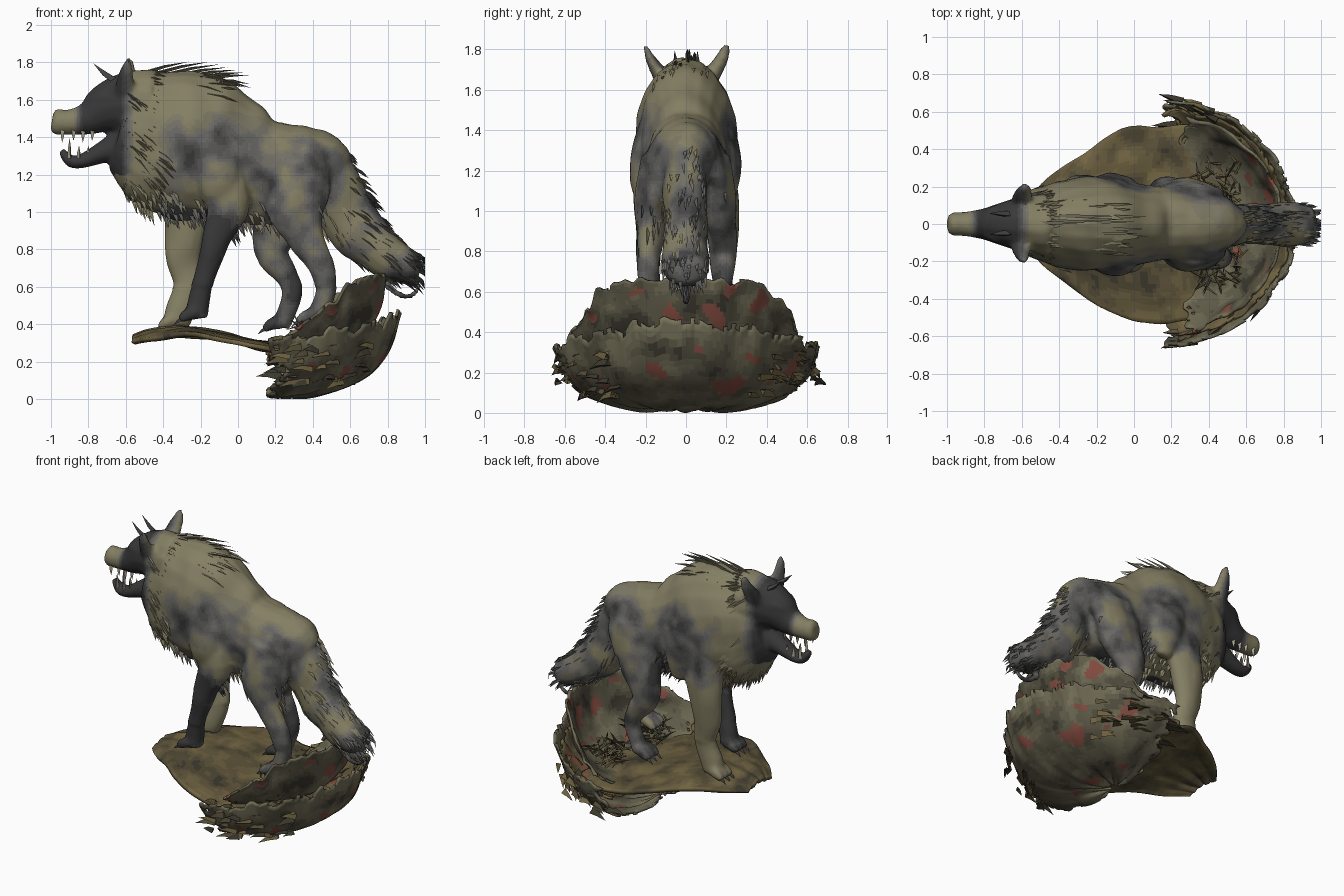
import bpy, bmesh, math, random
from mathutils import Vector, noise

if "Cube" in bpy.data.objects:
    bpy.data.objects.remove(bpy.data.objects["Cube"])

rng = random.Random(7)

def ramp(name, a, b, n):
    """n materials blending colour a into colour b."""
    out = []
    for i in range(n):
        m = bpy.data.materials.new(f"{name}_{i}")
        m.diffuse_color = [p + (q - p) * i / max(n - 1, 1) for p, q in zip(a, b)] + [1]
        m.use_nodes = True
        m.node_tree.nodes["Principled BSDF"].inputs["Base Color"].default_value = m.diffuse_color
        out.append(m)
    return out

FUR = ramp("fur", (.23, .21, .125), (.14, .138, .13), 4) + ramp("dark_fur", (.11, .108, .105), (.042, .04, .04), 4)
EARTH = ramp("brown", (.17, .13, .055), (.045, .04, .026), 5) + ramp("red_stain", (.2, .08, .05), (.2, .08, .05), 1)
CLAY = ramp("olive", (.18, .165, .1), (.045, .04, .028), 5) + ramp("rust", (.22, .07, .05), (.22, .07, .05), 1)
BONE = ramp("bone", (.4, .37, .27), (.4, .37, .27), 1)

def spline(pts, sub=4):
    """Smooth a list of tuples, all components alike."""
    out = []
    for i in range(len(pts) - 1):
        a, b, c, d = pts[max(i - 1, 0)], pts[i], pts[i + 1], pts[min(i + 2, len(pts) - 1)]
        for k in range(sub):
            t = k / sub
            out.append([.5 * (2*q + (r - p)*t + (2*p - 5*q + 4*r - s)*t*t + (3*q - p - 3*r + s)*t**3)
                        for p, q, r, s in zip(a, b, c, d)])
    return out + [list(pts[-1])]

def tube(bm, pts, n=14, sub=4):
    """Elliptical loft through (x, y, z, half width, half height)."""
    pts, rings = spline(pts, sub), []
    for i, p in enumerate(pts):
        t = (Vector(pts[min(i + 1, len(pts) - 1)][:3]) - Vector(pts[max(i - 1, 0)][:3])).normalized()
        side = Vector((0, 1, 0))
        side = (side - t * side.dot(t)).normalized()
        up = side.cross(t)
        rings.append([bm.verts.new(Vector(p[:3]) + side * p[3] * math.cos(a) + up * p[4] * math.sin(a))
                      for a in (2 * math.pi * k / n for k in range(n))])
    for a, b in zip(rings, rings[1:]):
        for k in range(n):
            bm.faces.new((a[k], a[(k + 1) % n], b[(k + 1) % n], b[k]))
    bm.faces.new(rings[0])
    bm.faces.new(rings[-1][::-1])

def blade(bm, root, d, length, width, m=0, bend=.15):
    """Tapered curved lock, tooth or splinter."""
    d = d.normalized()
    s = d.orthogonal().normalized()
    u = d.cross(s)
    rings = []
    for f, w in ((0, 1), (.5, .75)):
        c = root + d * length * f
        rings.append([bm.verts.new(c + (s * math.cos(a) + u * math.sin(a)) * width * w) for a in (0, 2.09, 4.19)])
    tip = bm.verts.new(root + d * length - Vector((0, 0, bend * length)))
    for k in range(3):
        j = (k + 1) % 3
        bm.faces.new((rings[0][k], rings[0][j], rings[1][j], rings[1][k])).material_index = m
        bm.faces.new((rings[1][k], rings[1][j], tip)).material_index = m
    for v in rings[0] + rings[1] + [tip]:
        v.co.x = min(max(v.co.x, -1), 1)
        v.co.z = max(v.co.z, 0)

def finish(name, bm, mats, smooth=False):
    bmesh.ops.recalc_face_normals(bm, faces=bm.faces)
    for f in bm.faces:
        f.smooth = smooth
    me = bpy.data.meshes.new(name)
    bm.to_mesh(me)
    bm.free()
    for m in mats:
        me.materials.append(m)
    o = bpy.data.objects.new(name, me)
    bpy.context.collection.objects.link(o)
    return o

# Wolf body: overlapping lofts fused into one skin
bm = bmesh.new()
tube(bm, [(.54, 0, 1.19, .09, .12), (.44, 0, 1.24, .165, .2), (.29, 0, 1.215, .2, .265), (.12, 0, 1.22, .2, .29),
          (-.05, 0, 1.28, .225, .35), (-.22, 0, 1.34, .25, .4), (-.38, 0, 1.38, .235, .39),
          (-.52, 0, 1.42, .19, .33), (-.63, 0, 1.45, .14, .23)], 20)
# skull, muzzle and jaw
tube(bm, [(-.48, 0, 1.56, .17, .2), (-.6, 0, 1.575, .15, .175), (-.71, 0, 1.55, .115, .135), (-.8, 0, 1.5, .085, .09),
          (-.9, 0, 1.48, .066, .068), (-.97, 0, 1.482, .062, .07), (-.995, 0, 1.485, .04, .05)])
tube(bm, [(-.58, 0, 1.38, .1, .1), (-.72, 0, 1.32, .07, .06), (-.84, 0, 1.27, .052, .038),
          (-.9, 0, 1.275, .045, .033), (-.945, 0, 1.33, .025, .018)])
# tail
tube(bm, [(.38, 0, 1.29, .1, .15), (.5, 0, 1.13, .11, .17), (.64, 0, .9, .105, .15), (.79, 0, .765, .12, .115),
          (.93, 0, .71, .11, .09), (.97, 0, .7, .06, .05)])
tube(bm, [(.78, 0, .62, .02, .02), (.87, 0, .555, .018, .018), (.94, 0, .56, .015, .015), (.97, 0, .61, .01, .01)], 8)
# legs, each ending in a paw point
legs = {
    "front_near": [(-.16, -.15, 1.3, .09, .17), (-.05, -.18, 1.05, .08, .12), (-.12, -.185, .85, .065, .08),
                   (-.18, -.18, .65, .05, .055), (-.21, -.165, .52, .055, .06), (-.22, -.16, .44, .06, .06)],
    "front_far": [(-.18, .15, 1.3, .09, .17), (-.27, .18, 1.0, .08, .13), (-.29, .18, .78, .065, .1),
                  (-.27, .17, .6, .052, .08), (-.31, .16, .47, .06, .08), (-.33, .16, .4, .06, .07)],
    "hind_near": [(.32, -.12, 1.26, .1, .18), (.31, -.165, 1.03, .085, .17), (.37, -.18, .85, .07, .1),
                  (.45, -.18, .68, .05, .065), (.47, -.17, .57, .047, .055), (.41, -.16, .43, .05, .05)],
    "hind_far": [(.3, .12, 1.26, .1, .18), (.24, .165, 1.0, .085, .16), (.18, .18, .79, .07, .09),
                 (.26, .18, .66, .05, .065), (.29, .17, .56, .047, .055), (.23, .16, .39, .05, .05)]}
claws = bmesh.new()
for leg in legs.values():
    tube(bm, leg)
    x, y, z = leg[-1][:3]
    for dy in (-.045, 0, .045):
        tube(bm, [(x + .03, y + dy * .6, z + .03, .03, .04), (x - .05, y + dy, z + .01, .03, .035),
                  (x - .09, y + dy * 1.1, z - .02, .018, .02)], 8)
        blade(claws, Vector((x - .08, y + dy * 1.1, z - .015)), Vector((-1, 0, -.5)), .05, .012)
# shoulder and thigh muscles, ears, brows
for s in (-1, 1):
    tube(bm, [(-.1, s * .16, 1.5, .05, .06), (-.13, s * .19, 1.33, .07, .13), (-.1, s * .205, 1.15, .07, .11), (-.08, s * .19, 1.0, .03, .05)])
    tube(bm, [(.42, s * .1, 1.36, .05, .07), (.35, s * .15, 1.2, .07, .14), (.33, s * .18, 1.02, .05, .1)])
    tube(bm, [(-.6, s * .1, 1.63, .05, .07), (-.6, s * .15, 1.71, .035, .05), (-.59, s * .185, 1.77, .025, .035), (-.585, s * .2, 1.82, .012, .012)], 8)
    tube(bm, [(-.56, s * .1, 1.6, .04, .05), (-.74, s * .07, 1.62, .03, .03), (-.8, s * .05, 1.57, .015, .015)], 8)
wolf = finish("wolf_body", bm, [])
md = wolf.modifiers.new("fuse", "REMESH")
md.mode, md.voxel_size = "VOXEL", .015
md = wolf.modifiers.new("soften", "SMOOTH")
md.factor, md.iterations = .5, 2
skin = bpy.data.meshes.new_from_object(wolf.evaluated_get(bpy.context.evaluated_depsgraph_get()))
wolf.modifiers.clear()
wolf.data = skin

def step(x, a, b):
    return min(max((x - a) / (b - a), 0), 1)

def fur_colour(c):
    """Tone from pale (0) to dark (7): dark face and near leg, pale mane and back."""
    n = noise.noise(Vector((c.x * 6, c.y * 5, c.z * 4))) + .5 * noise.noise(c * 14)
    t = .42 + .8 * n
    t *= 1 - step(c.z, 1.42, 1.56)
    t *= 1 - .9 * step(-c.x, .28, .45)
    t *= 1 - .8 * step(c.z, 1.3, 1.4) * step(-abs(c.y), -.16, -.1)
    if c.z < 1.05 and c.x < 0:
        t += (-1 if c.y > 0 else .7) * step(-c.z, -1.05, -.9) * (1 if c.x > -.43 else 0)
    if c.z > 1.2:
        t += step(-c.x, .55, .63) * (1 - step(-c.x, .83, .88) * step(c.z, 1.38, 1.42))
    return int(min(max(t, 0), .999) * 8)

# Muscle relief, fur colours and a list of root points for the locks
for m in FUR:
    skin.materials.append(m)
bm = bmesh.new()
bm.from_mesh(skin)
bm.normal_update()
for v in bm.verts:
    c = v.co.copy()
    if c.x > -.6 and c.z > .6:
        v.co = c + v.normal * .016 * noise.noise(Vector((c.x * 8, c.y * 7, c.z * 5)))
roots = []
for f in bm.faces:
    c = f.calc_center_median()
    f.smooth, f.material_index = True, fur_colour(c)
    roots.append((c, f.normal.copy(), f.material_index))
bm.to_mesh(skin)
bm.free()

# Fur locks scattered by region of the skin
fur = bmesh.new()
for c, n, m in roots:
    r = rng.random()
    jit = Vector((0, rng.uniform(-.12, .12), rng.uniform(-.1, .1)))
    p = c - n * .01
    if -.58 < c.x < -.08 and n.z > .45 and c.z > 1.52 and r < .05 and abs(c.y) < .16:
        blade(fur, p, Vector((1, 0, -.12)) + n * .1 + jit, rng.uniform(.08, .2), .011, m, .1)
    elif -.62 < c.x < -.42 and abs(n.y) > .4 and 1.15 < c.z < 1.66 and r < .1:
        blade(fur, p, Vector((.8, 0, -.5)) + n * .28 + jit, rng.uniform(.07, .12), .013, m)
    elif .86 < c.z < 1.15 and n.z < -.3 and c.x < .25 and abs(c.y) < .2 and r < .07:
        blade(fur, p, Vector((.45, 0, -.8)) + n * .2 + jit, rng.uniform(.04, .09), .013, m)
    elif c.x > .58 and r < .06 and c.z > .6:
        blade(fur, p, Vector((.8, 0, -.5)) + n * .1 + jit, rng.uniform(.05, .11), .012, m)
    elif c.x > .42 and .85 < c.z < 1.1 and r < .03:
        blade(fur, p, Vector((.5, 0, -.9)) + n * .1 + jit, rng.uniform(.05, .1), .012, m)
finish("fur_locks", fur, FUR)
# crest spikes and brow horns
crest = bmesh.new()
for i in range(7):
    blade(crest, Vector((-.52 + i * .06, rng.uniform(-.05, .05), 1.74 - i * .004)), Vector((1, 0, .3 - i * .03)), rng.uniform(.22, .32), .012, 1, .05)
for s in (-1, 1):
    blade(crest, Vector((-.66, s * .05, 1.7)), Vector((-.85, s * .05, .6)), .14, .02, 6, -.1)
finish("crest_and_brow_spikes", crest, FUR)
finish("claws", claws, FUR[7:])
# teeth
teeth = bmesh.new()
for s in (-1, 1):
    for x, l in ((-.94, .07), (-.88, .06), (-.83, .07), (-.78, .06)):
        blade(teeth, Vector((x, s * .042, 1.44)), Vector((0, 0, -1)), l, .013, 0, 0)
    for x, l in ((-.9, .11), (-.85, .07), (-.8, .07), (-.75, .06)):
        blade(teeth, Vector((x, s * .036, 1.285)), Vector((0, 0, 1)), l, .013, 0, 0)
finish("teeth", teeth, BONE)

def patch(c):
    n = noise.noise(Vector((c.x * 6, c.y * 6, c.z * 8))) + .4 * noise.noise(c * 17)
    stain = noise.noise(Vector((c.x * 7 + 9, c.y * 9, c.z * 9)))
    return 5 if stain > .38 and c.x > .3 else int(min(max(.4 + .7 * n, 0), .999) * 5)

def sheet(name, f, nu, nv, thick, mats, torn):
    """Curved sheet from f(u, v) with ragged borders, thickened."""
    bm = bmesh.new()
    g = [[bm.verts.new(f(i / nu, j / nv)) for j in range(nv + 1)] for i in range(nu + 1)]
    for i in range(nu):
        for j in range(nv):
            edge = i in (0, 1, nu - 2, nu - 1) or j in (0, nv - 1)
            if not (edge and rng.random() < torn):
                fc = bm.faces.new((g[i][j], g[i + 1][j], g[i + 1][j + 1], g[i][j + 1]))
                fc.material_index = patch(fc.calc_center_median())
    bmesh.ops.delete(bm, geom=[v for v in bm.verts if not v.link_faces], context="VERTS")
    md = finish(name, bm, mats, True).modifiers.new("thickness", "SOLIDIFY")
    md.thickness, md.offset = thick, 0

def lookup(table, t):
    k = min(int(t * (len(table) - 1)), len(table) - 2)
    q = t * (len(table) - 1) - k
    return [a + (b - a) * q for a, b in zip(table[k], table[k + 1])]

# Ground plate under the front paws
plate_rows = spline([(-.56, .12, .33), (-.47, .24, .355), (-.3, .37, .375), (-.1, .5, .35), (.1, .53, .305), (.3, .5, .27), (.5, .4, .25)])
def plate(u, v):
    x, w, z = lookup(plate_rows, u)
    t = 2 * v - 1
    n = noise.noise(Vector((x * 6, t * 4, 1)))
    return Vector((x + .06 * t * t * u, t * w * (1 + .05 * n), z - .035 * t * t + .015 * n))
sheet("ground_plate", plate, 60, 50, .025, EARTH, 0)

# Torn bowl layers behind: profile, angle and rim drop
def bowl(name, prof, span, drop, seed, mats, torn):
    prof = spline(prof)
    def f(u, v):
        a = math.radians(span) * (2 * u - 1)
        r, z = lookup(prof, v)
        a *= 1 + .08 * noise.noise(Vector((v * 7, seed, a)))
        z -= drop(abs(math.degrees(a))) * v * v
        n = noise.noise(Vector((math.cos(a) * 5 + seed, math.sin(a) * 5, v * 3)))
        rag = noise.noise(Vector((a * 9, seed, 0))) * .05 * v ** 4
        return Vector((.15 + (r + .025 * n) * math.cos(a), (r * .92 + .03 * n) * math.sin(a), max(z + .02 * n + rag, .008)))
    sheet(name, f, 90, 28, .015, mats, torn)
bowl("outer_bowl", [(.04, .045), (.22, .02), (.42, .065), (.57, .15), (.66, .28), (.715, .47)], 86,
     lambda d: .15 * min(d / 90, 1), 3, CLAY, .3)
bowl("middle_bowl", [(.1, .24), (.3, .2), (.5, .22), (.62, .3), (.68, .4)], 86,
     lambda d: .12 * min(d / 90, 1), 8, EARTH, .35)
bowl("inner_wall", [(.2, .24), (.42, .27), (.55, .38), (.61, .52), (.64, .655)], 76,
     lambda d: .3 * (max(0, d - 35) / 41) ** 1.3, 15, CLAY, .1)

# Splinters along the torn rim, and straw inside
scraps = bmesh.new()
for i in range(90):
    s, a = rng.choice((-1, 1)), math.radians(rng.uniform(35, 84))
    z = rng.uniform(.08, .34)
    r = rng.uniform(.62, .71) - (.1 if z < .15 else 0)
    out = Vector((math.cos(a), s * math.sin(a), 0))
    tang = Vector((-math.sin(a), s * math.cos(a), rng.uniform(-.2, .25)))
    p = Vector((.15 + r * out.x, r * .93 * out.y, z))
    blade(scraps, p, tang + out * rng.uniform(-.2, .2), rng.uniform(.06, .14), rng.uniform(.014, .026), rng.randrange(5))
for i in range(170):
    p = Vector((rng.uniform(.32, .58), rng.choice((-1, 1)) * rng.uniform(.1, .34), rng.uniform(.25, .4)))
    blade(scraps, p, Vector((rng.uniform(-1, 1), rng.uniform(-1, 1), rng.uniform(0, .7))), rng.uniform(.06, .12), .008, rng.randrange(5))
finish("splinters_and_straw", scraps, EARTH)
